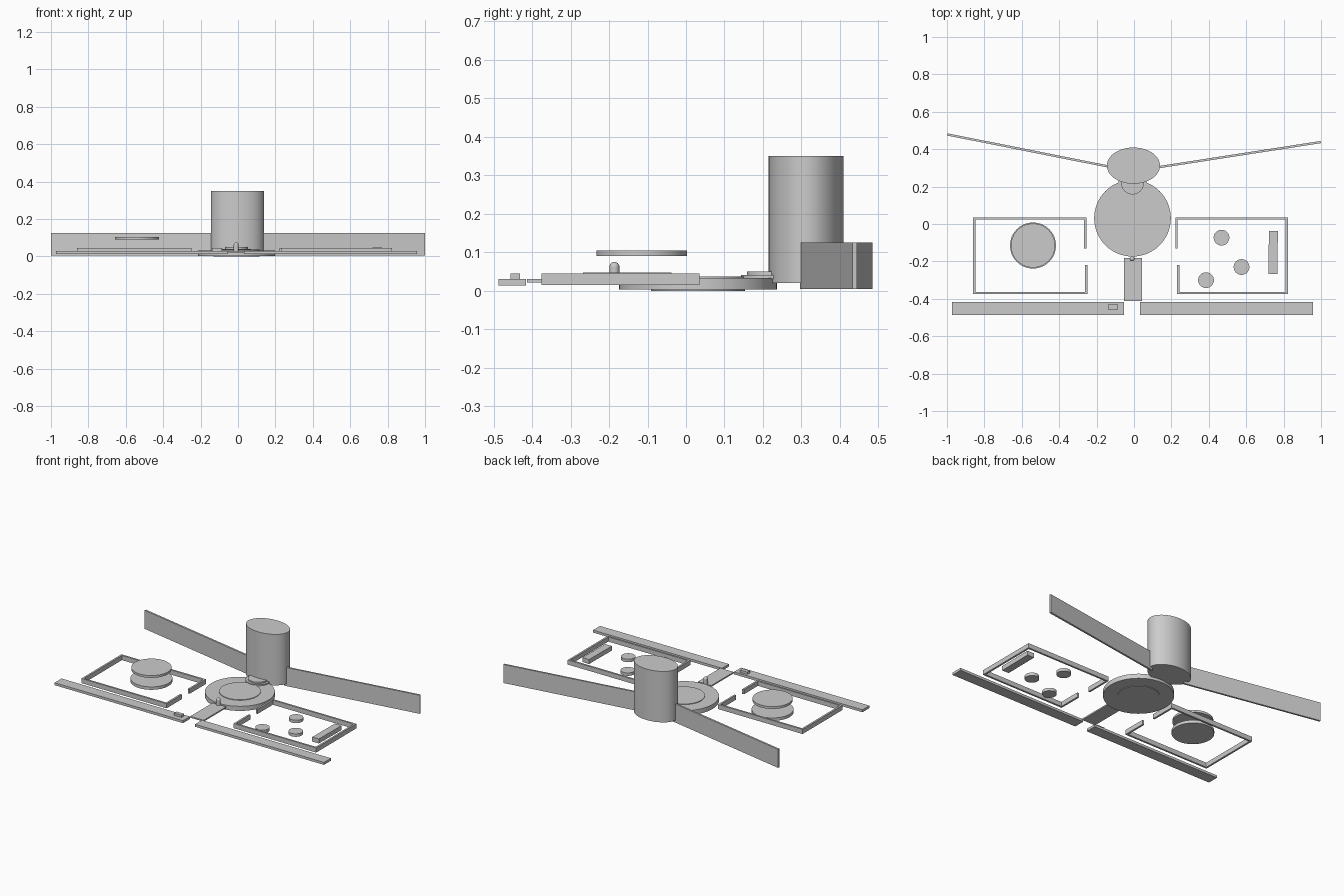
import bpy, math
from mathutils import Vector

if "Cube" in bpy.data.objects:
    bpy.data.objects.remove(bpy.data.objects["Cube"])


def finish(obj, name, smooth=False):
    obj.name = name
    obj.data.name = name
    if smooth:
        bpy.ops.object.shade_smooth_by_angle(angle=math.radians(35))
    return obj


def disc(name, x, y, z0, z1, rx, ry=None, sides=64):
    bpy.ops.mesh.primitive_cylinder_add(vertices=sides, radius=1, depth=1,
                                        location=(x, y, (z0 + z1) / 2))
    o = bpy.context.object
    o.scale = (rx, ry or rx, z1 - z0)
    bpy.ops.object.transform_apply(location=False, rotation=False, scale=True)
    return finish(o, name, True)


def box(name, x0, x1, y0, y1, z0, z1, turn=0):
    bpy.ops.mesh.primitive_cube_add(size=1, location=((x0 + x1) / 2, (y0 + y1) / 2, (z0 + z1) / 2))
    o = bpy.context.object
    o.scale = (x1 - x0, y1 - y0, z1 - z0)
    o.rotation_euler.z = math.radians(turn)
    bpy.ops.object.transform_apply(location=False, rotation=True, scale=True)
    return finish(o, name)


def wall(name, p, q, z0, z1, t=0.012):
    """Upright slab whose centre line runs from p to q."""
    p, q = Vector(p), Vector(q)
    c, d = (p + q) / 2, q - p
    return box(name, c.x - d.length / 2, c.x + d.length / 2, c.y - t / 2, c.y + t / 2,
               z0, z1, math.degrees(math.atan2(d.y, d.x)))


def enclosure(name, outer, gate_top, gate_low):
    """Rectangular low wall with a gate gap on the inner side."""
    top, low, h = 0.029, -0.369, 0.006
    s = 1 if outer > gate_top else -1
    z = (0.015, 0.045)
    wall(name + "_back_wall", (gate_top - s * h, top), (outer + s * h, top), *z)
    wall(name + "_front_wall", (gate_low - s * h, low), (outer + s * h, low), *z)
    wall(name + "_outer_wall", (outer, low), (outer, top), *z)
    wall(name + "_inner_wall_back", (gate_top, -0.132), (gate_top, top), *z)
    wall(name + "_inner_wall_front", (gate_low, low), (gate_low, -0.22), *z)


# Central round plaza
disc("plaza_base", -0.008, 0.031, 0.003, 0.033, 0.205)
disc("plaza_centre", -0.008, 0.031, 0.0, 0.037, 0.122)

# Tower with stepped entrance and rear walls
disc("tower", -0.003, 0.312, 0.02, 0.35, 0.142, 0.097)
disc("entrance_step_lower", -0.008, 0.218, 0.031, 0.041, 0.075)
disc("entrance_step_upper", -0.008, 0.218, 0.031, 0.05, 0.06)
wall("rear_wall_left", (-0.999, 0.479), (-0.12, 0.304), 0.005, 0.125)
wall("rear_wall_right", (0.12, 0.302), (0.999, 0.438), 0.005, 0.125)

# Two enclosures with gates facing the plaza
enclosure("left_enclosure", -0.854, -0.26, -0.255)
enclosure("right_enclosure", 0.817, 0.227, 0.236)

# Contents of the left enclosure: two stacked floating discs
disc("round_platform", -0.54, -0.115, 0.015, 0.034, 0.123)
disc("round_canopy", -0.54, -0.115, 0.09, 0.105, 0.118)

# Contents of the right enclosure: three pads and a bench
for i, (x, y) in enumerate([(0.468, -0.073), (0.575, -0.23), (0.385, -0.3)]):
    disc(f"round_pad_{i + 1}", x, y, 0.015, 0.034, 0.042, sides=48)
box("long_bench", 0.72, 0.768, -0.268, -0.038, 0.018, 0.047, -0.6)

# Front path, front strips and small block
box("entry_path", -0.053, 0.043, -0.413, -0.183, 0.021, 0.03)
box("front_strip_left", -0.973, -0.053, -0.487, -0.416, 0.014, 0.03)
box("front_strip_right", 0.033, 0.957, -0.487, -0.416, 0.014, 0.03)
box("sign_block", -0.138, -0.085, -0.456, -0.431, 0.029, 0.045)

# Round-topped post at the end of the path
post = disc("post", -0.01, -0.186, 0.02, 0.062, 0.013, sides=24)
bpy.ops.mesh.primitive_uv_sphere_add(segments=24, ring_count=12, radius=0.013,
                                     location=(-0.01, -0.186, 0.062))
finish(bpy.context.object, "post_cap", True)
